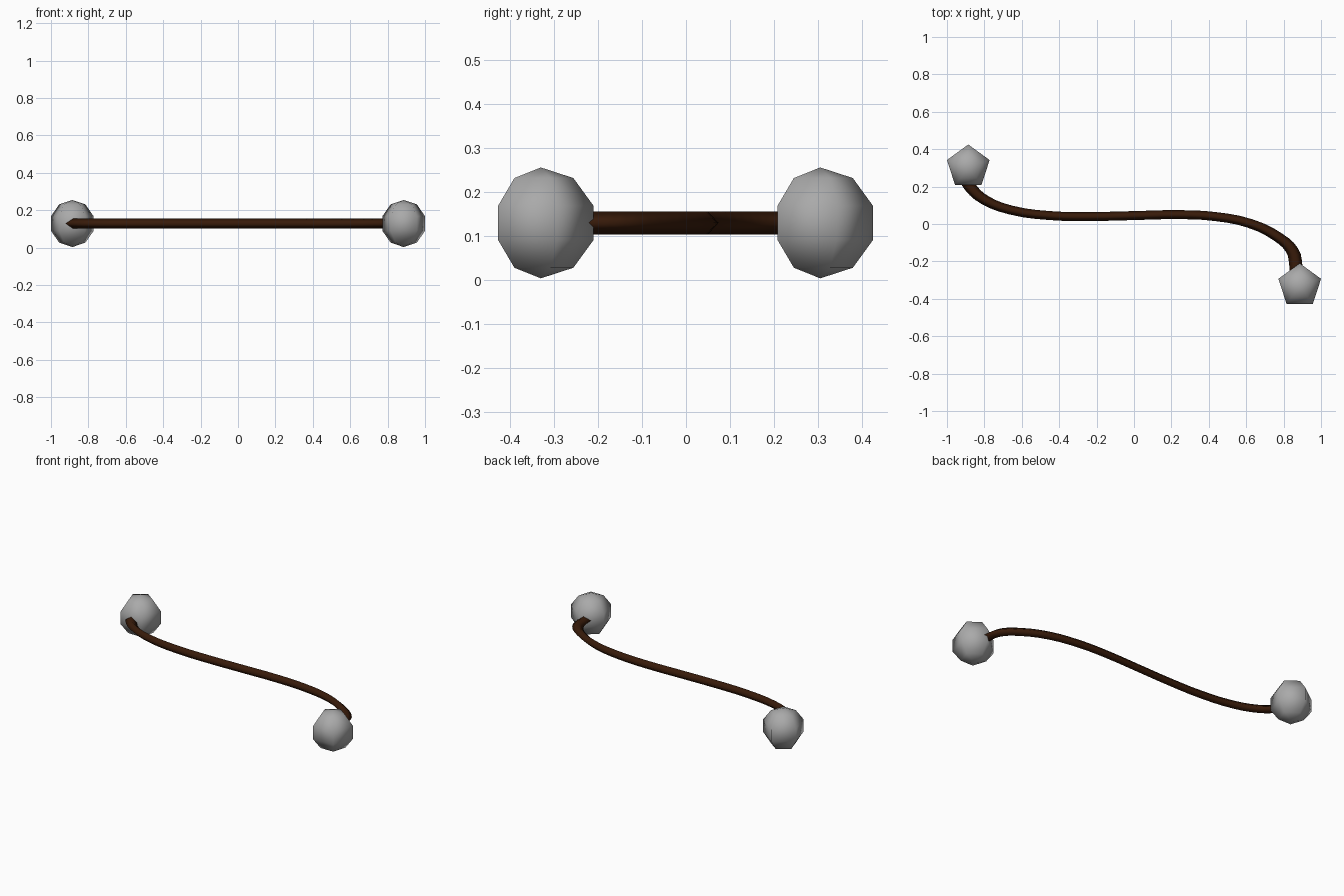
import bpy

if "Cube" in bpy.data.objects:
    bpy.data.objects.remove(bpy.data.objects["Cube"])

Z = 0.129  # height of the centre line


def material(name, colour):
    mat = bpy.data.materials.new(name)
    mat.diffuse_color = (*colour, 1)
    mat.use_nodes = True
    mat.node_tree.nodes["Principled BSDF"].inputs["Base Color"].default_value = mat.diffuse_color
    return mat


grey = material("mid_grey", (0.4, 0.4, 0.4))
brown = material("dark_brown", (0.04, 0.011, 0.003))

# Two coarse smooth balls, five segments by five rings
for name, x, y in (("left_ball", -0.886, 0.305), ("right_ball", 0.886, -0.33)):
    bpy.ops.mesh.primitive_uv_sphere_add(segments=5, ring_count=5, radius=0.126,
                                         location=(x, y, Z))
    ball = bpy.context.object
    ball.name = name
    ball.data.materials.append(grey)
    # turn one corner towards the back
    top = max(ball.data.vertices, key=lambda v: v.co.y).co
    if abs(top.x) > 0.01:
        ball.rotation_euler.z = 1.5707963
    bpy.ops.object.shade_smooth()

# Curved four-sided rod joining the balls, stretched along x
SX, SY = 1.35, 0.92
path = [(-0.91, 0.26), (-0.87, 0.19), (-0.797, 0.128), (-0.66, 0.075), (-0.45, 0.045),
        (-0.235, 0.04), (0, 0.045), (0.246, 0.05), (0.433, 0.04),
        (0.62, 0.003), (0.77, -0.07), (0.845, -0.14), (0.865, -0.22), (0.866, -0.28)]
curve = bpy.data.curves.new("rod", 'CURVE')
curve.dimensions = '3D'
curve.resolution_u = 3
curve.bevel_depth = 0.026
curve.bevel_resolution = 0
spline = curve.splines.new('BEZIER')
spline.bezier_points.add(len(path) - 1)
for point, (x, y) in zip(spline.bezier_points, path):
    point.co = (x / SX, y / SY, 0)
    point.handle_left_type = point.handle_right_type = 'AUTO'
rod = bpy.data.objects.new("rod", curve)
rod.location.z = Z
rod.scale = (SX, SY, 1)
bpy.context.collection.objects.link(rod)
curve.materials.append(brown)
